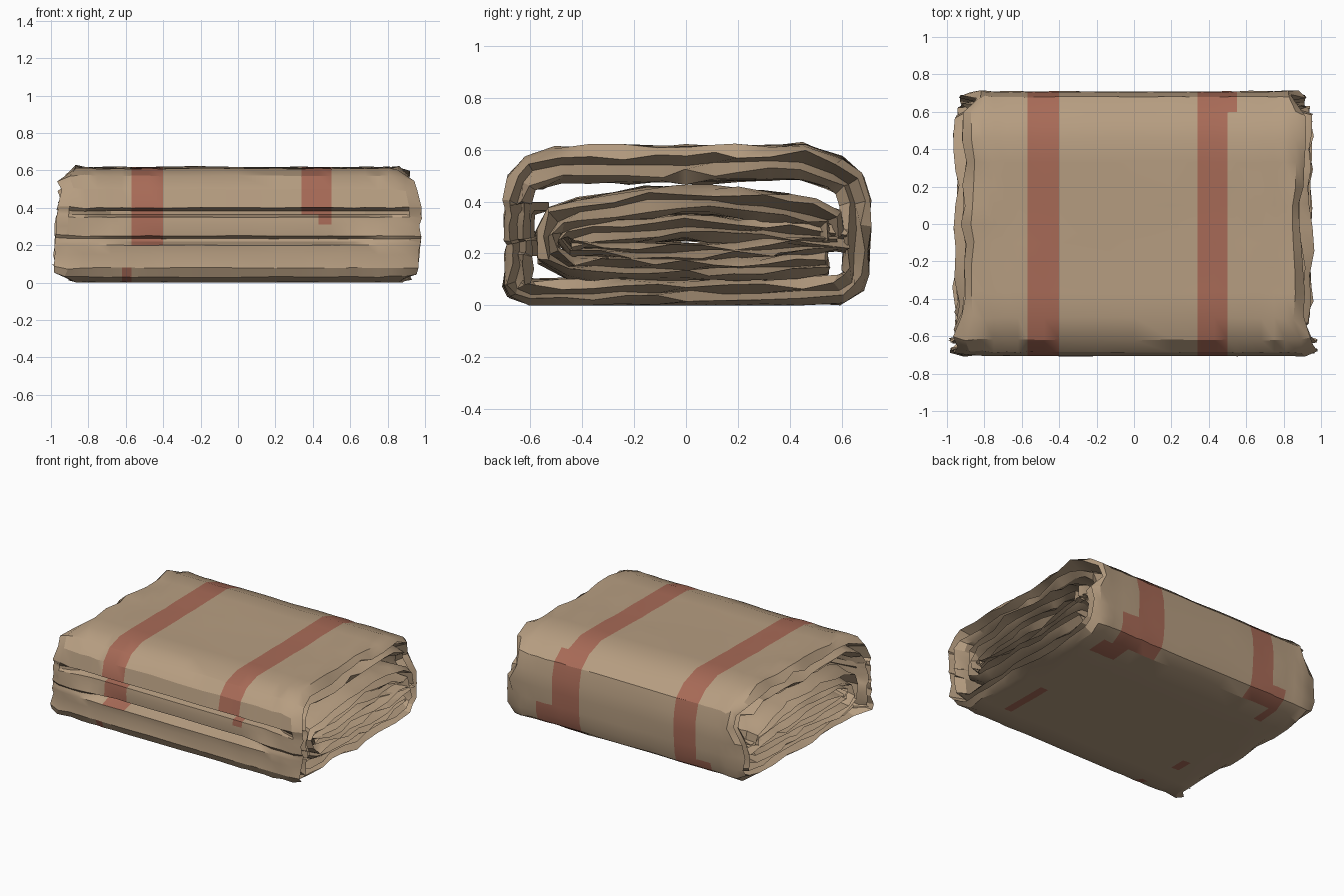
import bpy
import bmesh
import random
from mathutils import Vector

random.seed(4)
cube = bpy.data.objects.get("Cube")
if cube:
    bpy.data.objects.remove(cube, do_unlink=True)


def material(name, rgb):
    m = bpy.data.materials.new(name)
    m.use_nodes = True
    m.diffuse_color = (*rgb, 1)
    m.node_tree.nodes["Principled BSDF"].inputs["Base Color"].default_value = (*rgb, 1)
    return m


TAN = material("tan wool", (0.47, 0.34, 0.22))
RED = material("brick red stripe", (0.39, 0.145, 0.095))

# Cross-section of the cloth: across the outside, a recessed hem, back inside
OUTSIDE = [-.93, -.83, -.75, -.68, -.62, -.57, -.48, -.40, -.2, 0, .2,
           .34, .43, .50, .55, .62, .68, .75, .83, .93]
INSIDE = [.93, .83, .5, 0, -.5, -.83, -.93]
HEM = [(1, .25), (.84, .5), (1, .75)]
SECTION = ([(x, 0) for x in OUTSIDE] + HEM + [(x, 1) for x in INSIDE]
           + [(-x, t) for x, t in reversed(HEM)])


def resample(path, closed, step):
    """Split long runs of the path so the cloth can crumple."""
    pts = [Vector((p[0], p[1], p[2] if len(p) > 2 else 0)) for p in path]
    pairs = list(zip(pts, pts[1:] + pts[:1])) if closed else list(zip(pts, pts[1:]))
    out = []
    for a, b in pairs:
        n = max(1, round((b - a).xy.length / step))
        out += [a.lerp(b, i / n) for i in range(n)]
    return out if closed else out + [pts[-1]]


def end_reach(y, z):
    """Half width of the bundle at a point of the path."""
    reach = .985 if y < -.6 else .96
    if z > .58:
        reach = .91
    elif z > .48:
        reach -= .025
    if z < .02:
        reach = .91
    if y > .66:
        reach = .86 if z > .4 else .93
    return reach


def is_striped(x, y, z):
    """Woven stripes, which spread outward low on the back."""
    if z < .012 and abs(y) < .66:
        if y > .5:
            return .57 < x < .75 or (-.68 < x < -.62 and y < .58)
        return .62 < x < .68 and -.5 < y < -.1 or -.68 < x < -.62 and -.4 < y < -.28
    if y > .55 and z < .2:
        return .34 < x < .68 or (-.68 if z < .14 else -.57) < x < -.40
    if y > .58:
        return -.57 < x < -.40 or .34 < x < .55
    if y < -.55 and z < .37:
        if x < 0:
            return (z > .2 and -.57 < x < -.40) or (z < .06 and -.62 < x < -.57)
        return z > .31 and .43 < x < .50
    return -.57 < x < -.40 or .34 < x < .50


def cloth(name, path, thickness, top_thickness, closed=False, striped=False, inset=0):
    path = resample(path, closed, .12)
    n, m = len(path), len(SECTION)
    bm = bmesh.new()
    rings = []
    lip = [0, 0]
    for i, p in enumerate(path):
        before = path[i - 1] if closed or i else p
        after = path[(i + 1) % n] if closed or i < n - 1 else p
        d = (after - before).xy
        # closely spaced points crumple less
        calm = min(1, d.length / .16)
        d.normalize()
        inward = Vector((-d.y, d.x))
        reach = end_reach(p.x, p.y) - inset
        lip = [(1 - .6 * calm) * v + calm * random.uniform(-.022, .013) for v in lip]
        # the upper run is bulkier than the lower one
        thick = thickness + (top_thickness - thickness) * max(0, -inward.y)
        # folds in the front wall fade out towards the ends, the lower one sooner
        fold_end = .88 if p.y > .3 else .72
        ring = []
        for x, t in SECTION:
            ax, side = abs(x), (1 if x > 0 else -1)
            px, rough = x, .003
            if ax > .75:
                k = (ax - .75) / .25
                px = side * (.75 + k * (reach + lip[x > 0] - .75))
                rough = .004 + .012 * k
            rough *= calm
            q = p.xy + inward * t * thick
            q += Vector((random.uniform(-rough, rough), random.uniform(-rough, rough)))
            q.x += p.z * min(1, max(0, (fold_end - ax) / .2)) * (1 - .4 * t)
            px += random.uniform(-1, 1) * (.01 * calm if ax > .8 else 0)
            px = max(-1, min(1, px))
            ring.append(bm.verts.new((px, max(-.71, min(.715, q.x)), max(0, q.y))))
        rings.append(ring)
    for i in range(n if closed else n - 1):
        k = (i + 1) % n
        mid = (path[i] + path[k]) / 2
        for j in range(m):
            l = (j + 1) % m
            f = bm.faces.new((rings[i][j], rings[i][l], rings[k][l], rings[k][j]))
            if striped and j < len(OUTSIDE) - 1:
                x = (SECTION[j][0] + SECTION[l][0]) / 2
                f.material_index = int(is_striped(x, mid.x, mid.y))
    if not closed:
        bm.faces.new(rings[0])
        bm.faces.new(rings[-1])
    bmesh.ops.recalc_face_normals(bm, faces=bm.faces)
    me = bpy.data.meshes.new(name)
    bm.to_mesh(me)
    bm.free()
    me.materials.append(TAN)
    me.materials.append(RED)
    ob = bpy.data.objects.new(name, me)
    bpy.context.collection.objects.link(ob)
    bpy.ops.object.select_all(action='DESELECT')
    ob.select_set(True)
    bpy.context.view_layer.objects.active = ob
    bpy.ops.object.shade_smooth_by_angle(angle=.5)


# Outer wrap: (y, z, depth of the front fold), starting along the bottom
cloth("outer_wrap", [
    (-.6, 0), (-.25, 0), (.15, 0), (.45, 0), (.6, .01), (.68, .06), (.7, .12),
    (.705, .2), (.71, .3), (.705, .4), (.68, .5), (.6, .57), (.46, .62), (.2, .615),
    (-.1, .61), (-.5, .61), (-.62, .57), (-.685, .5), (-.705, .4),
    (-.7, .383, .12), (-.7, .365, .12), (-.7, .35, .03), (-.7, .31, .025),
    (-.7, .25, .03), (-.69, .235, .08), (-.695, .22, .07), (-.7, .2),
    (-.695, .15), (-.705, .08), (-.68, .03),
], .1, .135, closed=True, striped=True)

# Folded layer inside the wrap
cloth("folded_layer", [
    (.61, .27), (.59, .36), (.5, .405), (.3, .44), (.1, .46), (-.15, .455), (-.42, .41),
    (-.53, .37), (-.58, .28), (-.56, .17), (-.46, .105), (0, .1), (.3, .1), (.55, .12),
], .085, .11, inset=.01)

# Innermost fold
cloth("inner_fold", [
    (.63, .3), (.5, .32), (.3, .335), (0, .345), (-.36, .33), (-.47, .29),
    (-.5, .25), (-.45, .195), (-.2, .18), (.2, .18), (.59, .21),
], .06, .095, inset=.02)
